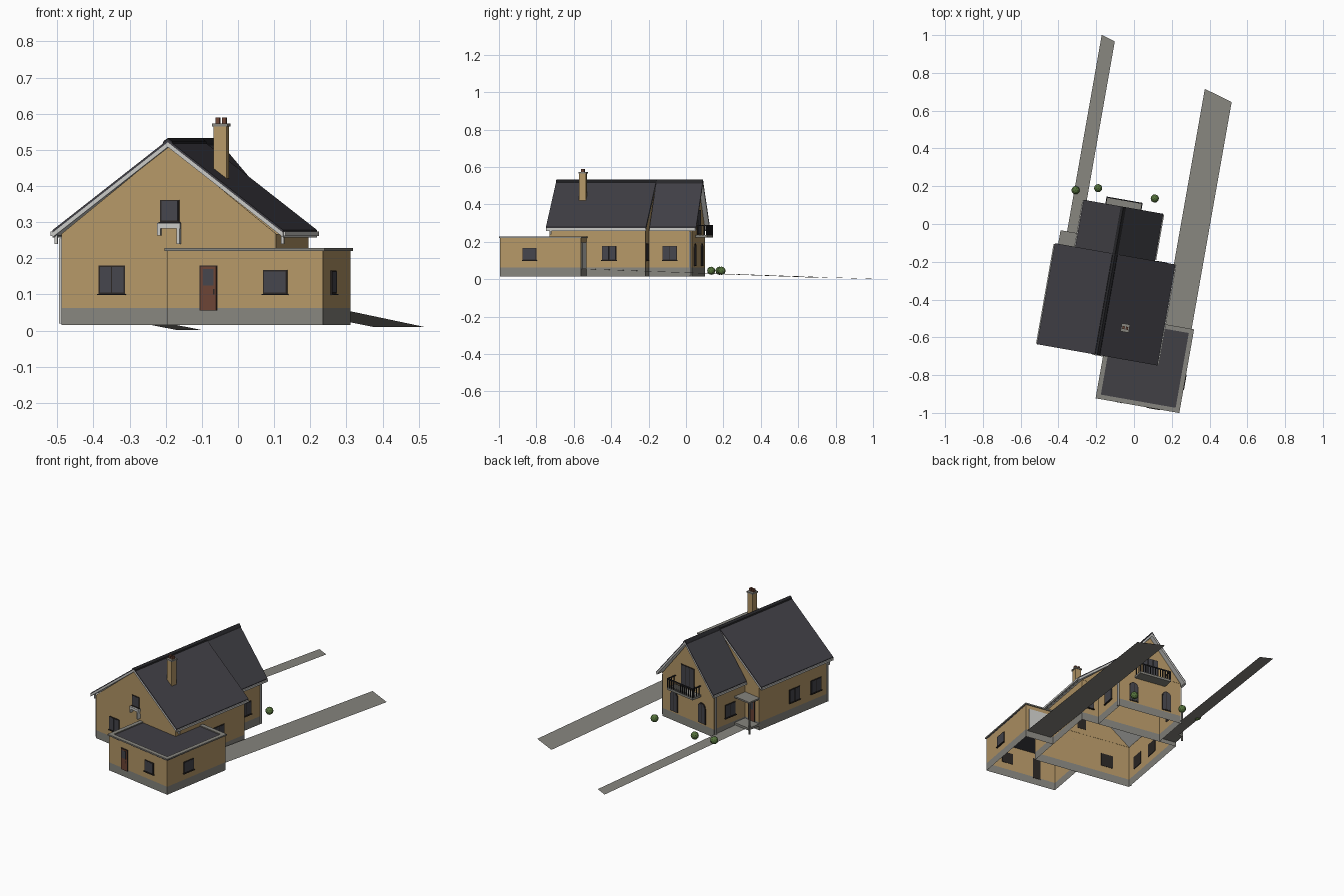
import bpy, bmesh, math

cube = bpy.data.objects.get("Cube")
if cube:
    bpy.data.objects.remove(cube, do_unlink=True)

TURN = -math.radians(10)      # the whole plot is turned on the grid


def colour(name, r, g, b):
    m = bpy.data.materials.new(name)
    m.use_nodes = True
    m.diffuse_color = (r, g, b, 1)
    m.node_tree.nodes["Principled BSDF"].inputs["Base Color"].default_value = (r, g, b, 1)
    return m


WALL = colour("ochre plaster", .46, .31, .135)
STONE = colour("grey concrete", .24, .235, .21)
TILE = colour("dark slate", .052, .05, .06)
RIDGE = colour("ridge black", .02, .02, .023)
TRIM = colour("pale trim", .58, .58, .56)
GLASS = colour("window glass", .06, .06, .072)
FRAME = colour("dark frame", .025, .02, .018)
DOOR = colour("brown door", .15, .058, .035)
LEAF = colour("leaf green", .09, .17, .045)


def finish(name, bm, *mats):
    mesh = bpy.data.meshes.new(name)
    bm.to_mesh(mesh)
    bm.free()
    for m in mats:
        mesh.materials.append(m)
    ob = bpy.data.objects.new(name, mesh)
    bpy.context.collection.objects.link(ob)
    ob.rotation_euler.z = TURN
    return ob


def prism(name, pts, place, d0, d1, mat):
    """Extrude a 2D outline from depth d0 to d1; place maps (a, b, d) to 3D."""
    bm = bmesh.new()
    lo = [bm.verts.new(place(a, b, d0)) for a, b in pts]
    hi = [bm.verts.new(place(a, b, d1)) for a, b in pts]
    bm.faces.new(lo)
    bm.faces.new(hi)
    n = len(pts)
    for i in range(n):
        j = (i + 1) % n
        bm.faces.new((lo[i], lo[j], hi[j], hi[i]))
    bmesh.ops.recalc_face_normals(bm, faces=bm.faces)
    return finish(name, bm, mat)


def flat(a, b, d):
    return (a, b, d)


def along(a, b, d):
    return (a, d, b)


def rect(a0, a1, b0, b1):
    return [(a0, b0), (a1, b0), (a1, b1), (a0, b1)]


def box(name, x0, x1, y0, y1, z0, z1, mat):
    return prism(name, rect(x0, x1, y0, y1), flat, z0, z1, mat)


def on_wall(axis, pos, side):
    """Mapping onto a wall plane, with depth measured outwards."""
    if axis == "y":
        return lambda a, z, d: (a, pos + side * d, z)
    return lambda a, z, d: (pos + side * d, a, z)


CX, GROUND, PLINTH, EAVE = -.071, .015, .062, .268
ML, MR, MF, MB = CX - .301, CX + .301, -.70, -.18      # main block
WL, WR, WB = CX - .195, CX + .195, .055                # rear wing
AL, AR, AF, AB, AH = -.034, .404, -.938, -.50, .222    # flat-roofed annex


def shell(name, path, top, closed=False):
    """Open-bottomed walls with a plinth band below."""
    bm = bmesh.new()
    rows = [[bm.verts.new((x, y, z)) for x, y in path] for z in (GROUND, PLINTH, top)]
    n = len(path)
    for k in range(2):
        for i in range(n if closed else n - 1):
            j = (i + 1) % n
            f = bm.faces.new((rows[k][i], rows[k][j], rows[k + 1][j], rows[k + 1][i]))
            f.material_index = 1 - k
    return finish(name, bm, WALL, STONE)


# Walls
shell("main_walls", rect(ML, MR, MF, MB), EAVE, True)
shell("wing_walls", [(WR, MB), (WR, WB), (WL, WB), (WL, MB)], EAVE)
shell("annex_walls", [(AL, MF), (AL, AF), (AR, AF), (AR, AB), (MR, AB)], AH)
for name, l, r, peak, y in (("front_gable", ML, MR, .511, MF),
                            ("middle_gable", ML, MR, .511, MB),
                            ("wing_gable", WL, WR, .505, WB)):
    prism(name, [(l, EAVE), (r, EAVE), (CX, peak)], along, y - .001, y + .001, WALL)


# Pitched roofs: pale deck and bargeboards, slate layer, ridge cap, gutters
def roof(name, half, y0, y1, low):
    for part, t0, t1, mat in (("deck", .020, .007, TRIM), ("slates", .007, 0, TILE)):
        pts = [(CX - half, low - t0), (CX, .528 - t0), (CX + half, low - t0),
               (CX + half, low - t1), (CX, .528 - t1), (CX - half, low - t1)]
        prism(name + "_" + part, pts, along, y0, y1, mat)
    s = (.528 - low) / half * .014
    prism(name + "_ridge_cap", [(CX - .014, .528 - s), (CX, .528), (CX + .014, .528 - s),
                                (CX + .012, .535 - s), (CX, .533), (CX - .012, .535 - s)],
          along, y0, y1, RIDGE)
    for side, tag in ((1, "left"), (-1, "right")):
        x = CX + side * half
        box(f"{name}_{tag}_gutter", x - .006, x + .006, y0 + .004, y1 - .004,
            low - .016, low - .004, TRIM)


roof("main_roof", .324, -.716, -.173, .278)
roof("wing_roof", .214, -.173, .08, .278)

# Annex flat roof with a raised concrete rim
outline = [(AL, AF), (AR, AF), (AR, AB), (MR, AB), (MR, MF), (AL, MF)]
prism("annex_roof", outline, flat, .214, .222, TILE)
T = .018
for i, (x0, x1, y0, y1) in enumerate(((AL - .006, AR + .006, AF - .006, AF + T),
                                      (AR - T, AR + .006, AF + T, AB - T),
                                      (MR, AR + .006, AB - T, AB + .006),
                                      (AL - .006, AL + T, AF + T, MF))):
    box(f"annex_rim_{i + 1}", x0, x1, y0, y1, .220, .228, STONE)

# Chimney
box("chimney", .032, .068, -.568, -.532, .38, .567, WALL)
box("chimney_cap", .028, .072, -.572, -.528, .565, .573, STONE)
for i, x in enumerate((.041, .059)):
    box(f"chimney_pot_{i + 1}", x - .006, x + .006, -.558, -.542, .573, .59, DOOR)

FRONT, BACK = on_wall("y", MF, -1), on_wall("y", MB, 1)
LEFT, RIGHT = on_wall("x", ML, -1), on_wall("x", MR, 1)
WING_BACK = on_wall("y", WB, 1)
WING_L, WING_R = on_wall("x", WL, -1), on_wall("x", WR, 1)
ANNEX_F, ANNEX_R, ANNEX_B = on_wall("y", AF, -1), on_wall("x", AR, 1), on_wall("y", AB, 1)


def window(name, wall, c, w, z0, z1, panes=2, sill=True):
    prism(name + "_frame", rect(c - w / 2, c + w / 2, z0, z1), wall, -.002, .004, FRAME)
    p = (w - .004) / panes
    for i in range(panes):
        a = c - w / 2 + .002 + i * p
        prism(f"{name}_pane_{i + 1}", rect(a + .002, a + p - .002, z0 + .004, z1 - .004),
              wall, .003, .005, GLASS)
    if sill:
        prism(name + "_sill", rect(c - w / 2 - .003, c + w / 2 + .003, z0 - .004, z0),
              wall, 0, .009, FRAME)


window("front_window", FRONT, -.231, .074, .102, .18)
window("attic_window", FRONT, -.068, .054, .30, .362, 1)
window("annex_front_window", ANNEX_F, .27, .068, .102, .168, 1)
window("annex_side_window", ANNEX_R, -.778, .075, .102, .167, 1)
window("main_right_window", RIGHT, -.376, .08, .102, .178)
window("wing_right_window", WING_R, -.066, .078, .102, .178)
window("wing_left_window", WING_L, -.066, .078, .102, .178)
window("main_left_window_1", LEFT, -.445, .078, .102, .178)
window("main_left_window_2", LEFT, -.607, .078, .102, .178)
window("notch_window", BACK, .18, .05, .10, .19, 1)
window("balcony_doors", WING_BACK, CX, .10, .24, .37, 3, False)


# Arched garden windows
def arch(c, w, z0, z1):
    r = w / 2
    curve = [(c + r * math.cos(t * math.pi / 10), z1 - r + r * math.sin(t * math.pi / 10))
             for t in range(11)]
    return [(c - r, z0), (c + r, z0)] + curve


for i, c in enumerate((CX - .105, CX + .105)):
    prism(f"arched_frame_{i + 1}", arch(c, .056, .07, .19), WING_BACK, -.002, .004, FRAME)
    prism(f"arched_glass_{i + 1}", arch(c, .046, .075, .185), WING_BACK, .003, .005, GLASS)
    prism(f"arched_bar_{i + 1}", rect(c - .0015, c + .0015, .075, .184), WING_BACK,
          .004, .006, FRAME)


# Doors
def door(name, wall, c):
    prism(name + "_frame", rect(c - .025, c + .025, .055, .18), wall, -.002, .004, FRAME)
    prism(name + "_leaf", rect(c - .022, c + .022, .056, .177), wall, .003, .006, DOOR)
    prism(name + "_glass", rect(c - .015, c + .015, .125, .17), wall, .005, .007, GLASS)
    prism(name + "_handle", rect(c + .014, c + .018, .10, .115), wall, .005, .008, FRAME)


door("annex_door", ANNEX_F, .083)
door("porch_door", BACK, -.316)
prism("garage_door", rect(.255, .385, .055, .195), ANNEX_B, -.002, .005, TRIM)

# Porch canopy, post and step
box("porch_canopy", ML - .005, WL, MB, -.10, .198, .207, STONE)
box("porch_post", ML - .003, ML + .005, -.112, -.104, GROUND, .198, STONE)
box("porch_step", ML, WL, MB, -.10, .04, .053, STONE)

# Pale bracket below the attic window
prism("attic_bracket_beam", rect(-.10, -.036, .283, .298), FRONT, 0, .02, TRIM)
for a, z in ((-.10, .263), (-.046, .24)):
    prism("attic_bracket_leg", rect(a, a + .009, z, .285), FRONT, 0, .02, TRIM)

# Downpipes
for i, (x, y) in enumerate(((WR + .005, .045), (WL - .005, .045), (ML - .005, -.69))):
    box(f"downpipe_{i + 1}", x - .004, x + .004, y - .004, y + .004, .02, .255, TRIM)
for i, (x, y) in enumerate(((CX - .318, -.69), (CX + .318, -.69))):
    box(f"gutter_outlet_{i + 1}", x - .004, x + .004, y - .004, y + .004, .24, .27, TRIM)

# Balcony with railing
BX0, BX1, BY = -.168, .026, .118
box("balcony_slab", BX0, BX1, WB, BY, .222, .235, STONE)
box("balcony_rail_front", BX0, BX1, BY - .006, BY, .283, .289, RIDGE)
for side, x in (("right", BX0), ("left", BX1 - .005)):
    box(f"balcony_rail_{side}", x, x + .005, WB, BY, .283, .289, RIDGE)
    for k in range(3):
        y = WB + .012 + k * .018
        box(f"balcony_{side}_bar", x, x + .004, y, y + .004, .235, .285, RIDGE)
for k in range(13):
    x = BX0 + k * (BX1 - BX0 - .005) / 12
    box("balcony_bar", x, x + .005, BY - .005, BY, .235, .285, RIDGE)


# Sloping paths
def path(name, x0, x1, y0, left_end, right_end, z0, z1):
    bm = bmesh.new()
    corners = ((x0, y0, z0), (x1, y0, z0), (x1, right_end, z1), (x0, left_end, z1))
    bm.faces.new([bm.verts.new(c) for c in corners])
    return finish(name, bm, STONE)


path("garden_path", -.342, -.268, -.175, .956, .934, .04, .002)
path("driveway", .245, .397, AB, .77, .725, .055, .01)

# Round bushes
for i, (x, y) in enumerate(((-.336, .123), (-.22, .154), (.085, .152))):
    bm = bmesh.new()
    bmesh.ops.create_icosphere(bm, subdivisions=2, radius=.022)
    bush = finish(f"bush_{i + 1}", bm, LEAF)
    bush.location = (x * math.cos(TURN) - y * math.sin(TURN),
                     x * math.sin(TURN) + y * math.cos(TURN), .045)
